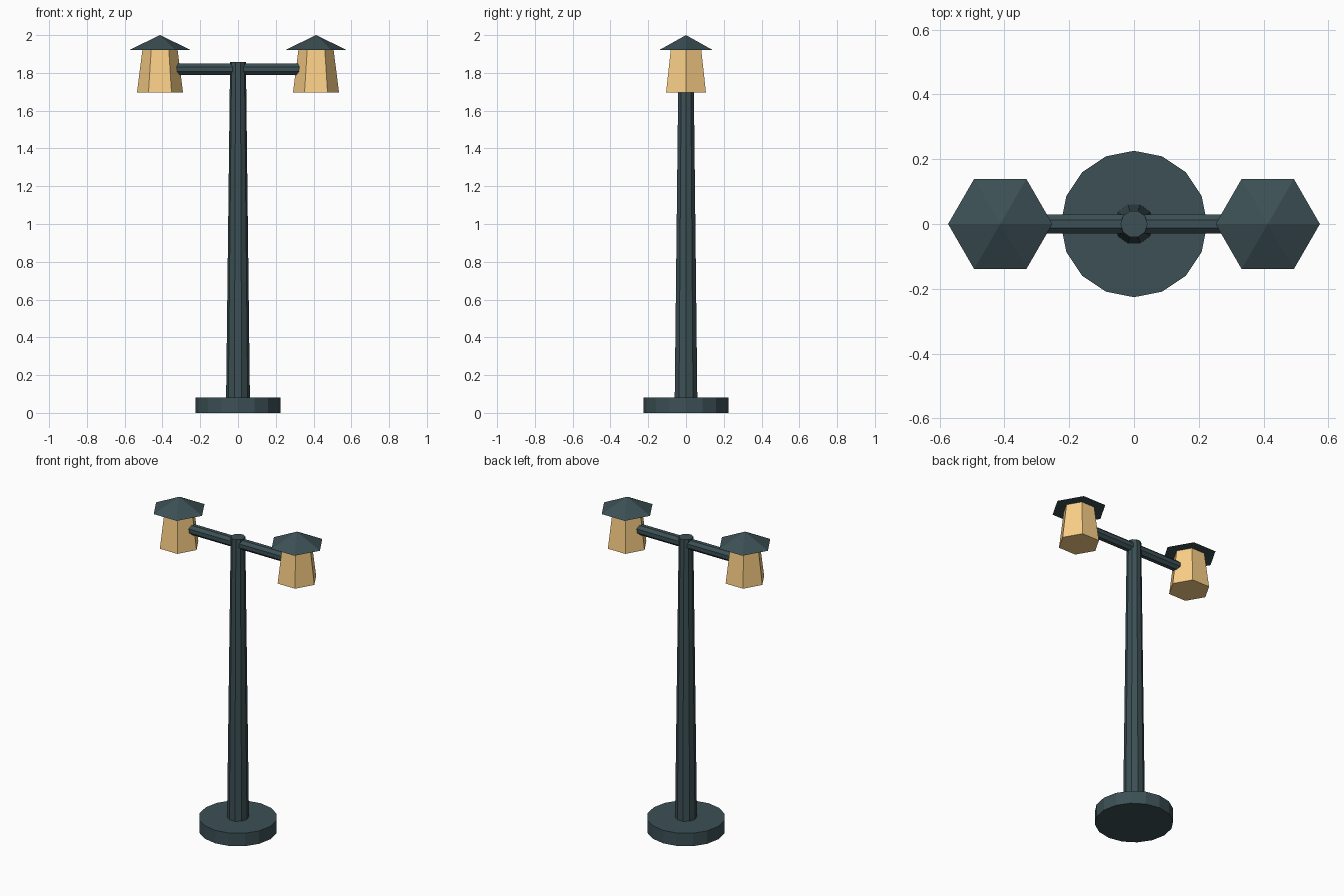
import bpy, bmesh
from math import pi
from mathutils import Matrix

if "Cube" in bpy.data.objects:
    bpy.data.objects.remove(bpy.data.objects["Cube"])


def material(name, rgb):
    m = bpy.data.materials.new(name)
    m.diffuse_color = (*rgb, 1)
    m.use_nodes = True
    m.node_tree.nodes["Principled BSDF"].inputs["Base Color"].default_value = m.diffuse_color
    return m


iron = material("dark_iron", (0.045, 0.08, 0.09))
glow = material("warm_glass", (0.95, 0.62, 0.24))


def frustum(name, sides, r1, r2, z1, z2, mat, x=0, phase=0, turn=None):
    """Closed flat-sided prism, taper or cone; phase 0 puts a corner on +x."""
    bm = bmesh.new()
    bmesh.ops.create_cone(bm, cap_ends=True, segments=sides,
                          radius1=r1, radius2=r2, depth=z2 - z1)
    # normalise so that one corner points along +x
    bm.verts.ensure_lookup_table()
    v = bm.verts[0].co
    from_x = Matrix.Rotation(phase, 3, 'Z') @ Matrix.Rotation(
        -v.xy.angle_signed((1, 0)) * -1, 3, 'Z')
    bmesh.ops.rotate(bm, verts=bm.verts, matrix=from_x)
    bmesh.ops.translate(bm, verts=bm.verts, vec=(0, 0, (z1 + z2) / 2))
    if turn:
        bm.transform(turn)
    bmesh.ops.translate(bm, verts=bm.verts, vec=(x, 0, 0))
    bmesh.ops.remove_doubles(bm, verts=bm.verts, dist=1e-5)
    bmesh.ops.recalc_face_normals(bm, faces=bm.faces)
    mesh = bpy.data.meshes.new(name)
    bm.to_mesh(mesh)
    bm.free()
    mesh.materials.append(mat)
    ob = bpy.data.objects.new(name, mesh)
    bpy.context.collection.objects.link(ob)
    return ob


# Foot and tapered post
frustum("base", 16, 0.226, 0.226, 0, 0.082, iron)
frustum("post", 10, 0.063, 0.042, 0.08, 1.857, iron)

# Crossbar, running into both lanterns
bar_turn = Matrix.Translation((0, 0, 1.819)) @ Matrix.Rotation(pi / 2, 4, 'Y')
frustum("crossbar", 8, 0.032, 0.032, -0.40, 0.40, iron, phase=pi / 8, turn=bar_turn)

# Lantern and roof on each end
for side, s in (("left", -1), ("right", 1)):
    frustum(side + "_lantern", 6, 0.122, 0.093, 1.695, 1.923, glow, x=s * 0.413)
    frustum(side + "_roof", 6, 0.161, 0, 1.922, 2.0, iron, x=s * 0.413)
